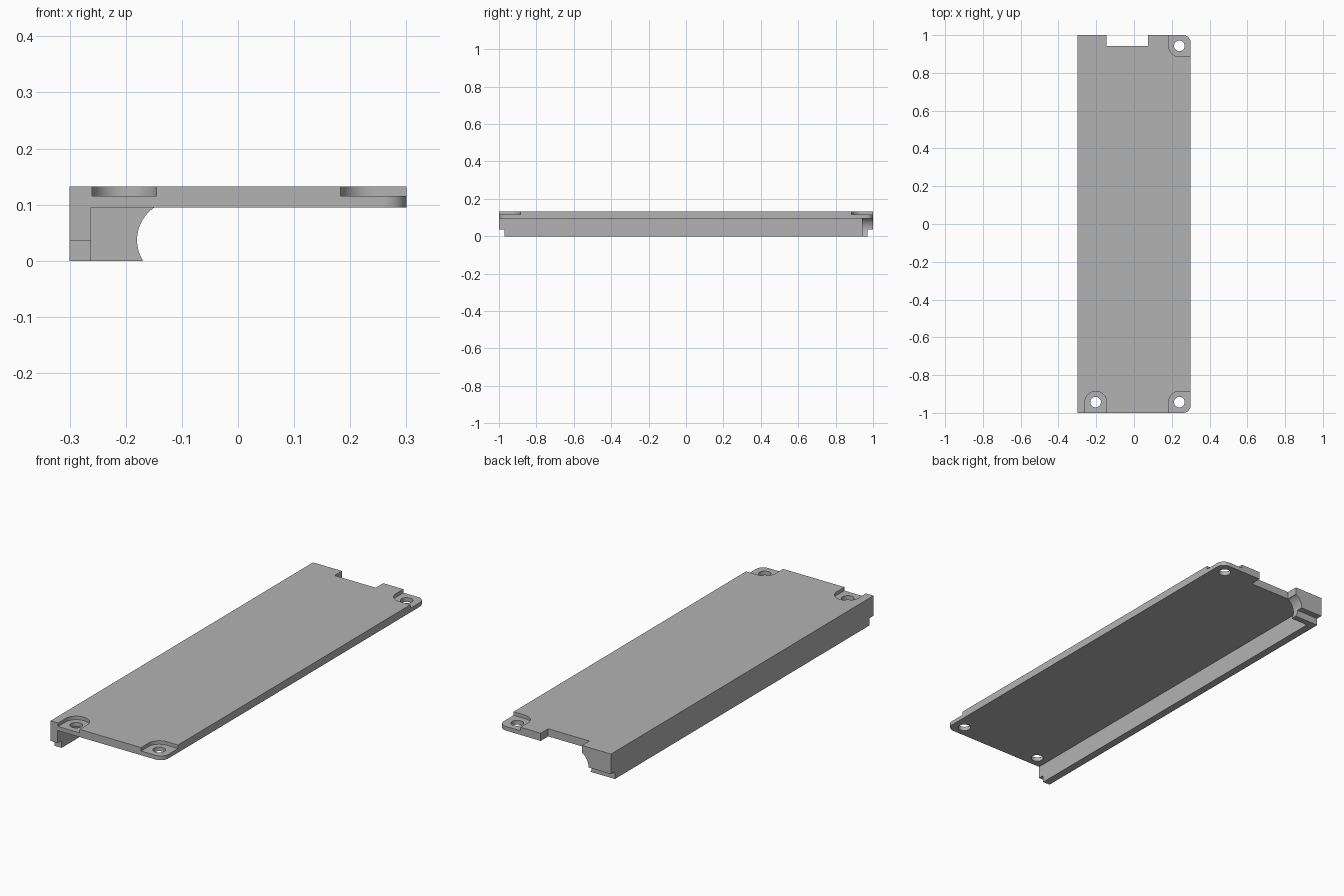
import bpy, bmesh, math
from mathutils import Matrix

old = bpy.data.objects.get("Cube")
if old:
    bpy.data.objects.remove(old)

grey = bpy.data.materials.new("plain grey")
grey.use_nodes = True
colour = (0.45, 0.45, 0.45, 1)
grey.diffuse_color = colour
grey.node_tree.nodes["Principled BSDF"].inputs["Base Color"].default_value = colour


def finish(name, bm):
    mesh = bpy.data.meshes.new(name)
    bm.to_mesh(mesh)
    bm.free()
    mesh.materials.append(grey)
    obj = bpy.data.objects.new(name, mesh)
    bpy.context.collection.objects.link(obj)
    return obj


def box(name, x, y, z, radius=0, rounded=None):
    """Box from ranges; vertical edges chosen by rounded(x, y) get a radius."""
    bm = bmesh.new()
    bmesh.ops.create_cube(bm, size=1)
    for v in bm.verts:
        for i, (lo, hi) in enumerate((x, y, z)):
            v.co[i] = lo if v.co[i] < 0 else hi
    if rounded:
        edges = [e for e in bm.edges
                 if abs(e.verts[0].co.z - e.verts[1].co.z) > 1e-4
                 and rounded(e.verts[0].co.x, e.verts[0].co.y)]
        bmesh.ops.bevel(bm, geom=edges, offset=radius, segments=12,
                        profile=0.5, affect='EDGES')
    return finish(name, bm)


def cylinder(name, centre, radius, depth, axis='Z'):
    bm = bmesh.new()
    turn = Matrix.Rotation(math.pi / 2, 4, 'X') if axis == 'Y' else Matrix()
    bmesh.ops.create_cone(bm, cap_ends=True, segments=48, radius1=radius,
                          radius2=radius, depth=depth,
                          matrix=Matrix.Translation(centre) @ turn)
    return finish(name, bm)


def combine(target, tool, operation='DIFFERENCE'):
    mod = target.modifiers.new("join", 'BOOLEAN')
    mod.operation, mod.object, mod.solver = operation, tool, 'EXACT'
    bpy.context.view_layer.objects.active = target
    bpy.ops.object.modifier_apply(modifier=mod.name)
    bpy.data.objects.remove(tool)


UNDER, TOP, FLOOR = 0.095, 0.132, 0.115
HOLE_Y, POCKET_R = 0.943, 0.057

# Flat cover with rounded outer corners
cover = box("cover_plate", (-0.3, 0.3), (-1, 1), (UNDER, TOP), 0.04,
            lambda x, y: x > 0)

# Block under the back end, scooped by a round channel
block = box("end_block", (-0.28, -0.12), (0.94, 1), (0, 0.11))
combine(block, box("block_trim", (-0.15, 0), (0.9, 1.1), (UNDER, 0.2)))
combine(block, cylinder("channel", (-0.11, 0.94, 0.037), 0.07, 0.4, 'Y'))

# Long side wall
combine(cover, box("side_wall", (-0.3, -0.262), (-1, 1), (0, 0.12)), 'UNION')
combine(cover, block, 'UNION')

# Steps under both ends of the wall
for side in (-1, 1):
    combine(cover, box("end_step", (-0.4, 0), sorted((side * 0.97, side * 1.1)),
                       (-0.1, 0.035)))

# Notch in the back edge
combine(cover, box("back_notch", (-0.145, 0.075), (0.943, 1.1), (0.05, 0.2)))

# Screw pockets: two open corners and one open U at the front
for side in (-1, 1):
    inner = side * (HOLE_Y - POCKET_R)
    combine(cover, box("corner_pocket", (0.183, 0.4), sorted((inner, side * 1.1)),
                       (FLOOR, 0.2), POCKET_R,
                       lambda x, y: x < 0.3 and abs(y) < 1))
combine(cover, box("front_pocket", (-0.26, -0.145), (-1.1, POCKET_R - HOLE_Y),
                   (FLOOR, 0.2), POCKET_R, lambda x, y: y > -1))

# Screw holes
for x, y in ((-0.203, -HOLE_Y), (0.24, -HOLE_Y), (0.24, HOLE_Y)):
    combine(cover, cylinder("screw_hole", (x, y, 0.11), 0.028, 0.3))

bpy.ops.object.select_all(action='DESELECT')
cover.select_set(True)
bpy.context.view_layer.objects.active = cover
bpy.ops.object.shade_smooth_by_angle(angle=math.radians(30))
